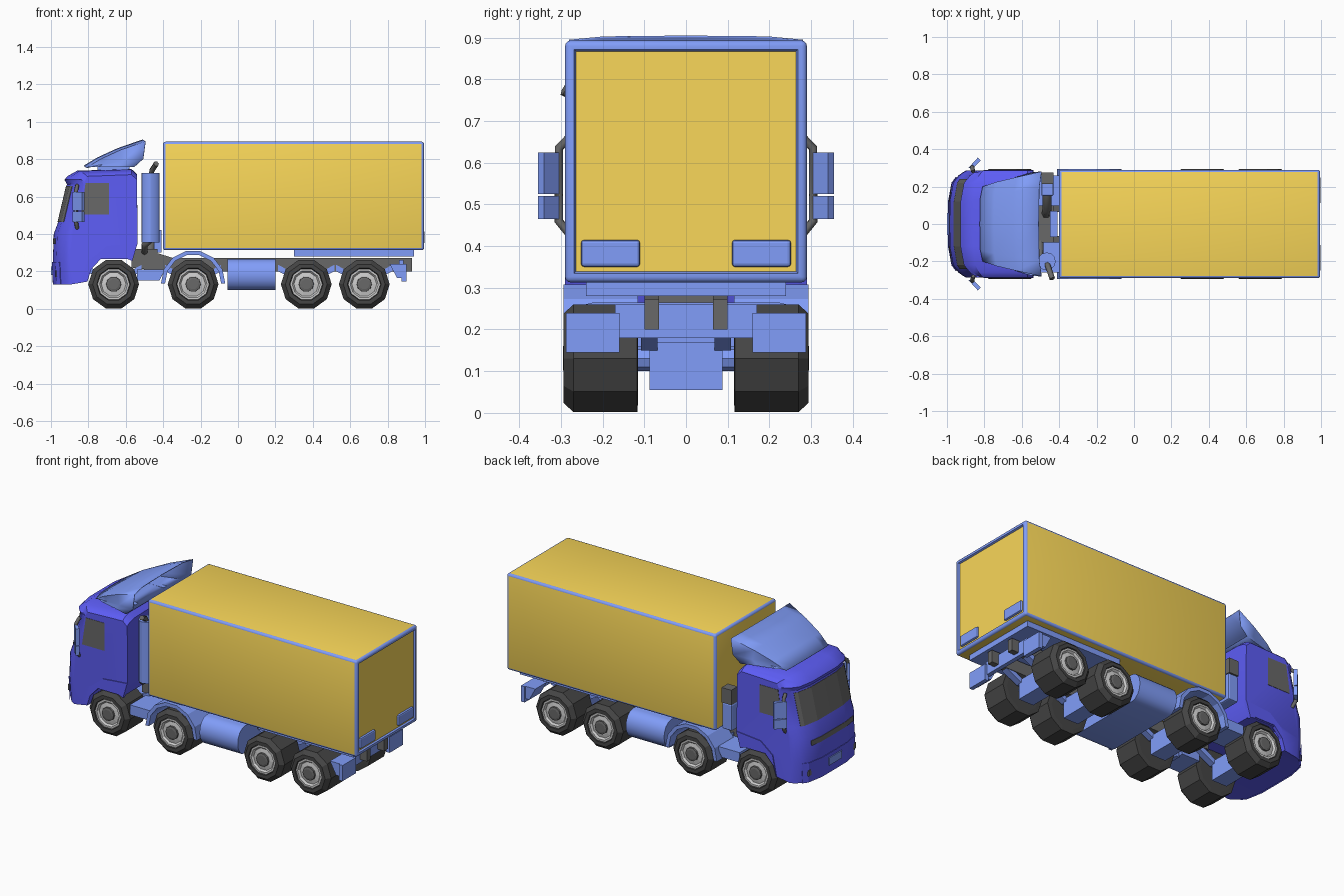
import bpy, bmesh, math

if "Cube" in bpy.data.objects:
    bpy.data.objects.remove(bpy.data.objects["Cube"])


def material(name, rgb):
    m = bpy.data.materials.new(name)
    m.diffuse_color = (*rgb, 1)
    m.use_nodes = True
    m.node_tree.nodes["Principled BSDF"].inputs["Base Color"].default_value = m.diffuse_color
    return m


BLUE = material("light_blue", (0.22, 0.34, 0.95))
CAB = material("indigo", (0.11, 0.11, 0.92))
YELLOW = material("yellow", (0.95, 0.68, 0.10))
DARK = material("dark_grey", (0.14, 0.14, 0.14))
TYRE = material("rubber", (0.06, 0.06, 0.06))
RIM = material("rim_grey", (0.6, 0.6, 0.6))


def finish(name, bm, mat, mirror=False, bevel=0, thick=0, smooth=0):
    bmesh.ops.recalc_face_normals(bm, faces=bm.faces)
    me = bpy.data.meshes.new(name)
    bm.to_mesh(me)
    bm.free()
    ob = bpy.data.objects.new(name, me)
    bpy.context.collection.objects.link(ob)
    me.materials.append(mat)
    if thick:
        ob.modifiers.new("Solidify", 'SOLIDIFY').thickness = thick
    if bevel:
        b = ob.modifiers.new("Bevel", 'BEVEL')
        b.width, b.segments = bevel, 2
    if mirror:
        m = ob.modifiers.new("Mirror", 'MIRROR')
        m.use_axis = (False, True, False)
    if smooth:
        bpy.ops.object.select_all(action='DESELECT')
        ob.select_set(True)
        bpy.context.view_layer.objects.active = ob
        bpy.ops.object.shade_smooth_by_angle(angle=math.radians(smooth))
    return ob


def skin(rows, cap=True, closed=True):
    """Bridge equal-length rows of points into a surface."""
    bm = bmesh.new()
    vs = [[bm.verts.new(p) for p in r] for r in rows]
    n = len(rows[0])
    for a, b in zip(vs, vs[1:]):
        for i in range(n if closed else n - 1):
            j = (i + 1) % n
            bm.faces.new((a[i], a[j], b[j], b[i]))
    if cap:
        bm.faces.new(vs[0])
        bm.faces.new(vs[-1])
    return bm


def prism(name, pts, y0, y1, mat, mirror=False, **kw):
    return finish(name, skin([[(x, y, z) for x, z in pts] for y in (y0, y1)]), mat, mirror, **kw)


def box(name, x0, x1, y0, y1, z0, z1, mat, mirror=False, **kw):
    return prism(name, [(x0, z0), (x1, z0), (x1, z1), (x0, z1)], y0, y1, mat, mirror, **kw)


def lathe(name, cx, cz, rings, mat, n=10, **kw):
    """Rings of (radius, y) around an axle parallel to y."""
    rows = [[(cx + r * math.cos(k * math.tau / n), y, cz + r * math.sin(k * math.tau / n))
             for k in range(n)] for r, y in rings]
    return finish(name, skin(rows), mat, True, **kw)


def tube(name, path, r, mat, mirror=False):
    cu = bpy.data.curves.new(name, 'CURVE')
    cu.dimensions, cu.bevel_depth, cu.bevel_resolution = '3D', r, 1
    cu.use_fill_caps = True
    s = cu.splines.new('POLY')
    s.points.add(len(path) - 1)
    for p, c in zip(s.points, path):
        p.co = (*c, 1)
    cu.materials.append(mat)
    ob = bpy.data.objects.new(name, cu)
    bpy.context.collection.objects.link(ob)
    if mirror:
        ob.modifiers.new("Mirror", 'MIRROR').use_axis = (False, True, False)


# Cargo box: blue rounded frame, yellow panels, recessed rear door
bm = bmesh.new()
bmesh.ops.create_cube(bm, size=1)
for v in bm.verts:
    v.co = (0.297 + v.co.x * 1.396, v.co.y * 0.58, 0.603 + v.co.z * 0.58)
bmesh.ops.bevel(bm, geom=bm.edges[:], offset=0.013, segments=3, profile=0.5, affect='EDGES')
big = [f for f in bm.faces if f.calc_area() > 0.2]
for f in big:
    f.material_index = 1
rear = max(big, key=lambda f: f.calc_center_median().x)
rim = bmesh.ops.inset_individual(bm, faces=[rear], thickness=0.012)["faces"]
ring = bmesh.ops.inset_individual(bm, faces=[rear], thickness=0.006, depth=-0.01)["faces"]
for f in rim + ring:
    f.material_index = 0
finish("cargo_box", bm, BLUE, smooth=40).data.materials.append(YELLOW)
box("door_corner_block", 0.975, 0.998, 0.11, 0.252, 0.35, 0.415, BLUE, True, bevel=0.008)


# Cab: side profile (x, z, front weight) lofted across the width, front curved in plan
def push(y):
    return 0.09 * (abs(y) / 0.285) ** 6


profile = [(-0.982, 0.13, 1), (-0.99, 0.25, 1), (-0.985, 0.40, 1), (-0.963, 0.46, 1),
           (-0.915, 0.665, 1), (-0.928, 0.69, 1), (-0.91, 0.71, 1), (-0.86, 0.738, 0.6),
           (-0.57, 0.747, 0), (-0.54, 0.72, 0), (-0.537, 0.35, 0), (-0.565, 0.265, 0),
           (-0.77, 0.265, 0), (-0.805, 0.145, 0)]
ys = [0, 0.12, 0.22, 0.26, 0.275, 0.285]
ys = [-y for y in ys[:0:-1]] + ys
rows = [[(x + w * push(y), y, z - (0.03 * (abs(y) / 0.285) ** 10 if z > 0.7 else 0))
         for x, z, w in profile] for y in ys]
finish("cab", skin(rows), CAB, smooth=30)


def front_panel(name, x0, z0, x1, z1, half, mat):
    st = [-half] + [y for y in ys if abs(y) < half] + [half]
    r = [[(x0 + push(y), y, z0), (x1 + push(y), y, z1)] for y in st]
    finish(name, skin(r, cap=False, closed=False), mat, thick=0.003)


front_panel("windscreen", -0.9645, 0.465, -0.920, 0.655, 0.24, DARK)
front_panel("grille", -0.990, 0.345, -0.988, 0.375, 0.20, DARK)
front_panel("bumper", -0.990, 0.13, -0.995, 0.25, 0.25, CAB)
box("number_plate", -1.0, -0.98, -0.06, 0.06, 0.18, 0.225, BLUE)
box("fog_lamp", -0.977, -0.95, 0.18, 0.225, 0.17, 0.205, DARK, True)
prism("side_window", [(-0.84, 0.505), (-0.69, 0.505), (-0.69, 0.672), (-0.815, 0.672)],
      0.28, 0.287, DARK, True)
prism("front_wheel_arch", [(-0.805, 0.145), (-0.78, 0.27), (-0.70, 0.335), (-0.537, 0.35),
                           (-0.565, 0.255), (-0.60, 0.27), (-0.73, 0.27), (-0.785, 0.21)],
      0.27, 0.290, CAB, True)

# Roof wind deflector: closed underneath, open at the back
sections = [(-0.825, 0.765, 0.20, -0.80, 0.757), (-0.75, 0.81, 0.225, -0.75, 0.757),
            (-0.645, 0.858, 0.25, -0.65, 0.757), (-0.51, 0.905, 0.28, -0.555, 0.757)]
rows = []
for x, z, h, xb, zb in sections:
    half = [(xb, h * 0.98, zb), (xb * 0.6 + x * 0.4 + 0.03, h, zb * 0.7 + z * 0.3),
            (x + 0.015, h, z - 0.01), (x + 0.003, h * 0.7, z - 0.002)]
    rows.append([(a, -b, c) for a, b, c in half] + [(x, 0, z)] + half[::-1])
finish("roof_deflector", skin(rows, cap=False), BLUE, thick=0.004, smooth=30)
box("deflector_mount", -0.75, -0.58, 0.12, 0.15, 0.735, 0.76, BLUE, True)

# Mirrors on bent arms
tube("mirror_arm", [(-0.86, 0.28, 0.43), (-0.865, 0.305, 0.46), (-0.865, 0.305, 0.635),
                    (-0.86, 0.28, 0.66)], 0.011, DARK, True)
for nm, z0, z1 in (("upper_mirror", 0.525, 0.625), ("lower_mirror", 0.465, 0.52)):
    rows = [[(-0.885, 0.30, z), (-0.865, 0.295, z), (-0.82, 0.34, z), (-0.835, 0.355, z)]
            for z in (z0, z1)]
    finish(nm, skin(rows), BLUE, True)

# Wheels on four axles, with suspension
for i, x in enumerate((-0.665, -0.24, 0.365, 0.675), 1):
    lathe(f"tyre_{i}", x, 0.131, [(0.11, 0.115), (0.136, 0.117), (0.136, 0.27), (0.112, 0.294),
                                  (0.09, 0.294), (0.086, 0.275)], TYRE)
    lathe(f"rim_{i}", x, 0.131, [(0.088, 0.26), (0.086, 0.289), (0.075, 0.289), (0.066, 0.278),
                                 (0.045, 0.282)], RIM)
    lathe(f"hub_{i}", x, 0.131, [(0.042, 0.27), (0.040, 0.292), (0.028, 0.295)], DARK)
    lathe(f"axle_{i}", x, 0.131, [(0.03, 0), (0.03, 0.12)], BLUE, n=8)
    box(f"axle_housing_{i}", x - 0.05, x + 0.05, -0.088, 0.088, 0.055, 0.17, BLUE)
    prism(f"leaf_spring_{i}", [(x - 0.15, 0.235), (x - 0.15, 0.20), (x - 0.05, 0.15),
                               (x + 0.05, 0.15), (x + 0.15, 0.20), (x + 0.15, 0.235),
                               (x + 0.04, 0.175), (x - 0.04, 0.175)], 0.068, 0.108, BLUE, True)

# Mudguard over the second axle
arc = [math.radians(-2 + 184 * k / 7) for k in range(8)]
pts = [(-0.24 + r * math.cos(a), 0.14 + r * math.sin(a))
       for r, aa in ((0.172, arc), (0.15, arc[::-1])) for a in aa]
prism("mudguard", pts, 0.115, 0.294, BLUE, True)

# Full-width fuel tank with rounded flanks
arc = [math.radians(-90 + 180 * k / 8) for k in range(9)]
half = [(0.222 + 0.066 * math.cos(a), 0.1825 + 0.0825 * math.sin(a)) for a in arc]
loop = half + [(-y, z) for y, z in half[::-1]]
finish("fuel_tank", skin([[(x, y, z) for y, z in loop] for x in (-0.055, 0.20)]), BLUE, smooth=30)

# Chassis rails and cross beams
prism("chassis_rail", [(-0.57, 0.22), (-0.42, 0.20), (0.93, 0.20), (0.93, 0.272),
                       (-0.35, 0.272), (-0.44, 0.30), (-0.57, 0.315)], 0.065, 0.10, DARK, True)
for i, x in enumerate((-0.38, 0.52, 0.83), 1):
    box(f"cross_beam_{i}", x, x + 0.04, -0.07, 0.07, 0.21, 0.26, BLUE)
box("subframe", 0.30, 0.94, -0.24, 0.24, 0.28, 0.317, BLUE)
box("engine_block", -0.55, -0.43, -0.10, 0.10, 0.24, 0.32, DARK)
prism("step_plate", [(-0.54, 0.15), (-0.42, 0.15), (-0.39, 0.21), (-0.54, 0.21)],
      0.10, 0.26, BLUE, True)

# Rear under-run bar and lamp plates
box("rear_bar", 0.86, 0.885, -0.17, 0.17, 0.18, 0.26, BLUE)
box("rear_lamp_plate", 0.875, 0.90, 0.16, 0.288, 0.145, 0.24, BLUE, True)
prism("lamp_bracket", [(0.81, 0.24), (0.85, 0.165), (0.88, 0.165), (0.88, 0.24)],
      0.17, 0.28, BLUE, True)

# Exhaust stack on the near side
bm = bmesh.new()
bmesh.ops.create_cone(bm, cap_ends=True, segments=12, radius1=0.048, radius2=0.048, depth=0.37)
bmesh.ops.translate(bm, verts=bm.verts, vec=(-0.467, -0.20, 0.54))
finish("exhaust_stack", bm, BLUE, smooth=30)
tube("exhaust_tip", [(-0.467, -0.21, 0.70), (-0.46, -0.225, 0.74), (-0.437, -0.293, 0.775)],
     0.015, DARK)
tube("exhaust_pipe", [(-0.467, -0.215, 0.37), (-0.50, -0.20, 0.34), (-0.50, -0.08, 0.30)],
     0.018, DARK)

# Air intake tower on the far side and centre panel
box("air_filter", -0.495, -0.43, 0.15, 0.27, 0.33, 0.49, BLUE, bevel=0.008)
box("air_intake", -0.495, -0.43, 0.215, 0.275, 0.49, 0.58, DARK)
tube("intake_hose", [(-0.465, 0.16, 0.42), (-0.465, 0.08, 0.38), (-0.47, 0.05, 0.30)], 0.025, DARK)
box("centre_panel", -0.45, -0.41, -0.07, 0.07, 0.30, 0.42, BLUE)
